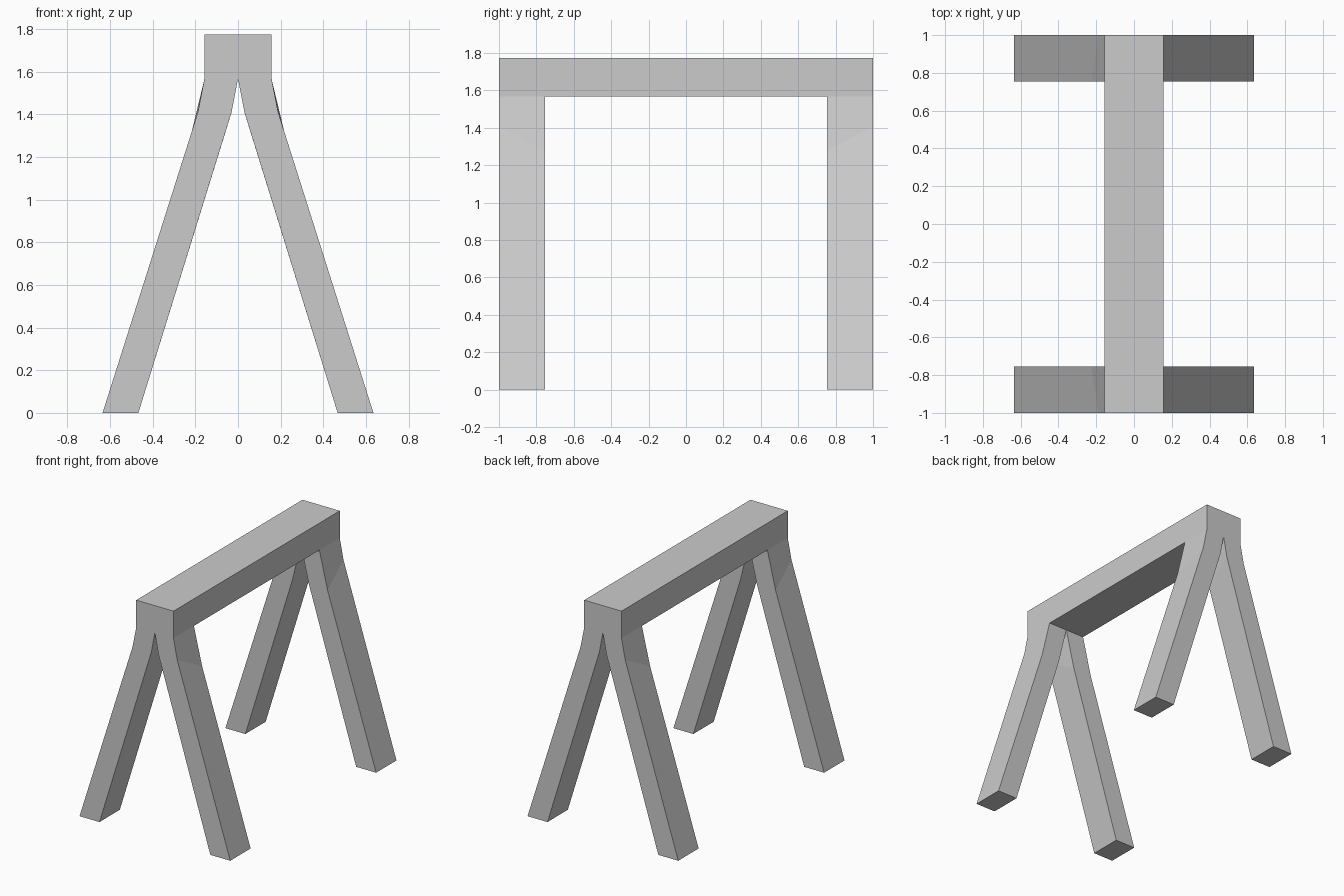
import bpy
import bmesh

if "Cube" in bpy.data.objects:
    bpy.data.objects.remove(bpy.data.objects["Cube"])

W, Y_IN, Y_OUT = 0.157, 0.755, 1.0      # beam half width, leg depth range
Z_BEAM, Z_TOP = 1.567, 1.773

bm = bmesh.new()


def ring(y0, y1, inner, outer):
    """Four corners; inner/outer are ((x, z) at y0, (x, z) at y1)."""
    (i0, i1), (o0, o1) = inner, outer
    pts = [(i0, y0), (o0, y0), (o1, y1), (i1, y1)]
    return [bm.verts.new((p[0], y, p[1])) for p, y in pts]


def flat(y0, y1, x0, x1, z):
    return ring(y0, y1, ((x0, z), (x0, z)), ((x1, z), (x1, z)))


def bridge(a, b, sides):
    for i in sides:
        j = (i + 1) % 4
        bm.faces.new((a[i], a[j], b[j], b[i]))


# splayed leg: foot, slanted bend, joint with the beam
foot = flat(Y_IN, Y_OUT, 0.467, 0.635, 0)
bend = ring(Y_IN, Y_OUT, ((0.07, 1.28), (0.03, 1.41)), ((0.226, 1.28), (0.188, 1.41)))
joint = flat(Y_IN, Y_OUT, 0, W, Z_BEAM)
bm.faces.new(foot[::-1])
bridge(foot, bend, range(4))
bridge(bend, joint, range(4))

# beam end above the leg
end_top = flat(Y_IN, Y_OUT, 0, W, Z_TOP)
bridge(joint, end_top, (1, 2))
bm.faces.new(end_top)

# beam span between the legs
span_low = flat(0, Y_IN, 0, W, Z_BEAM)
span_top = flat(0, Y_IN, 0, W, Z_TOP)
bm.faces.new(span_low[::-1])
bridge(span_low, span_top, (1,))
bm.faces.new(span_top)

bmesh.ops.remove_doubles(bm, verts=bm.verts, dist=0.0001)
mesh = bpy.data.meshes.new("trestle_frame")
bm.to_mesh(mesh)
bm.free()

# mirror the quarter into the full trestle
frame = bpy.data.objects.new("trestle_frame", mesh)
bpy.context.collection.objects.link(frame)
mirror = frame.modifiers.new("mirror", 'MIRROR')
mirror.use_axis = (True, True, False)
mirror.use_clip = True
